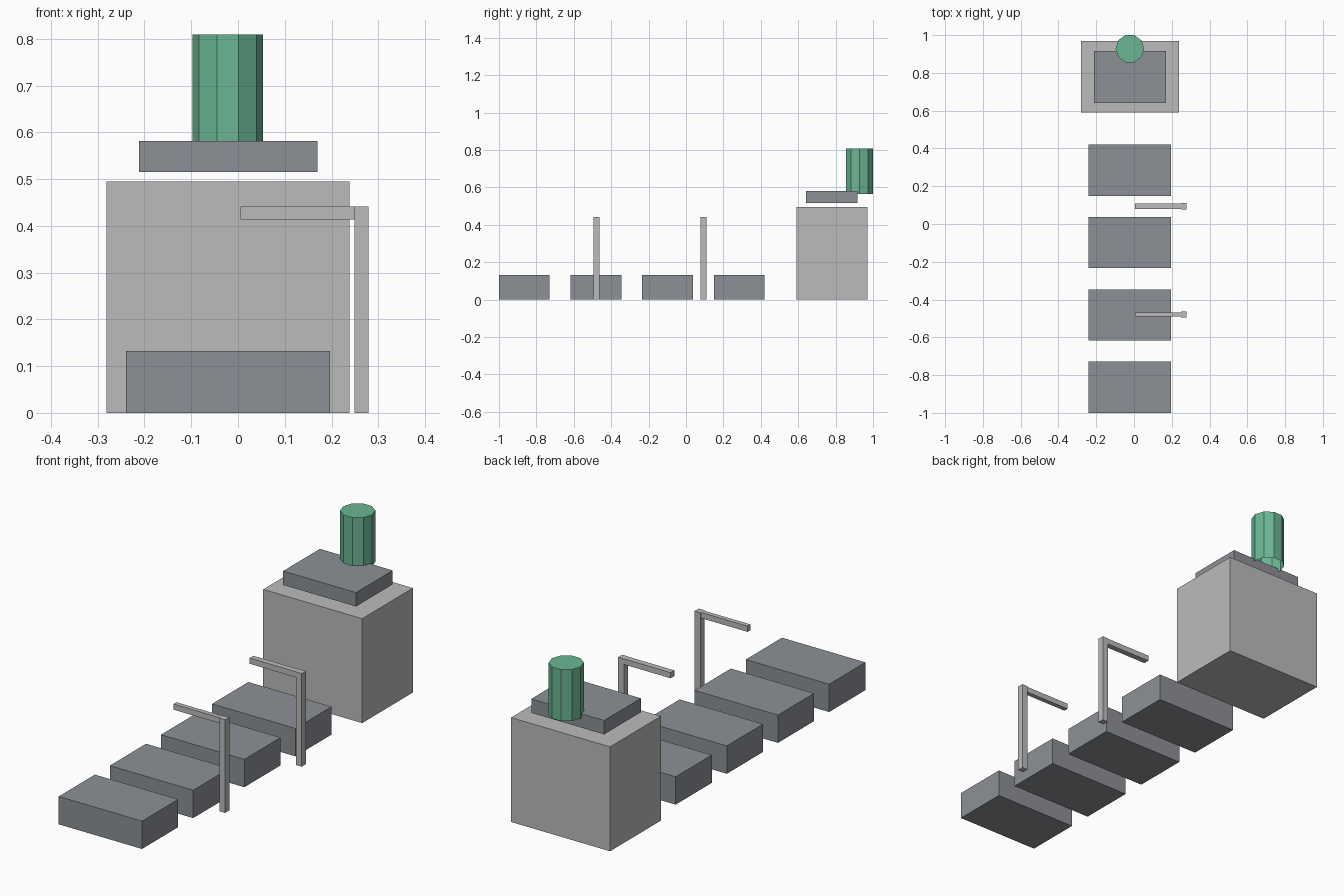
import bpy
import bmesh
from mathutils import Matrix

if "Cube" in bpy.data.objects:
    bpy.data.objects.remove(bpy.data.objects["Cube"], do_unlink=True)


def make_material(name, colour):
    mat = bpy.data.materials.new(name)
    mat.use_nodes = True
    rgba = (*colour, 1.0)
    mat.diffuse_color = rgba
    mat.node_tree.nodes["Principled BSDF"].inputs["Base Color"].default_value = rgba
    return mat


def add_object(name, bm, mat):
    mesh = bpy.data.meshes.new(name)
    bm.to_mesh(mesh)
    bm.free()
    mesh.materials.append(mat)
    obj = bpy.data.objects.new(name, mesh)
    bpy.context.collection.objects.link(obj)
    return obj


def box(name, x, y, z, mat):
    """Flat-sided box from its (min, max) range on each axis."""
    ranges = (x, y, z)
    centre = [(a + b) / 2 for a, b in ranges]
    size = [b - a for a, b in ranges]
    bm = bmesh.new()
    bmesh.ops.create_cube(
        bm, size=1,
        matrix=Matrix.Translation(centre) @ Matrix.Diagonal((*size, 1)))
    return add_object(name, bm, mat)


light_grey = make_material("light grey", (0.50, 0.50, 0.50))
slate_grey = make_material("slate grey", (0.265, 0.28, 0.305))
green = make_material("green", (0.145, 0.47, 0.29))

# Row of four low platforms
for i in range(4):
    y = -1 + i * 0.383
    box(f"platform_{i + 1}", (-0.24, 0.197), (y, y + 0.271), (0, 0.132), slate_grey)

# Two barrier posts, each with an arm reaching over the row
for i, (y, arm_half) in enumerate(((-0.479, 0.011), (0.094, 0.014))):
    box(f"barrier_post_{i + 1}", (0.249, 0.279), (y - 0.016, y + 0.016),
        (0, 0.441), light_grey)
    box(f"barrier_arm_{i + 1}", (0.005, 0.249), (y - arm_half, y + arm_half),
        (0.414, 0.441), light_grey)

# Large block with a slab hovering just above it
box("main_block", (-0.281, 0.238), (0.59, 0.97), (0, 0.495), light_grey)
box("top_slab", (-0.212, 0.17), (0.641, 0.916), (0.515, 0.581), slate_grey)

# Ten-sided drum at the back of the slab, open underneath
bm = bmesh.new()
bottom, top = 0.565, 0.809
bmesh.ops.create_cone(
    bm, cap_ends=True, segments=10, radius1=0.0757, radius2=0.0757,
    depth=top - bottom,
    matrix=Matrix.Translation((-0.022, 0.928, (top + bottom) / 2))
    @ Matrix.Rotation(1.5707963, 4, "Z"))
bm.normal_update()
bmesh.ops.delete(bm, geom=[f for f in bm.faces if f.normal.z < -0.9],
                 context="FACES_ONLY")
add_object("drum", bm, green)
